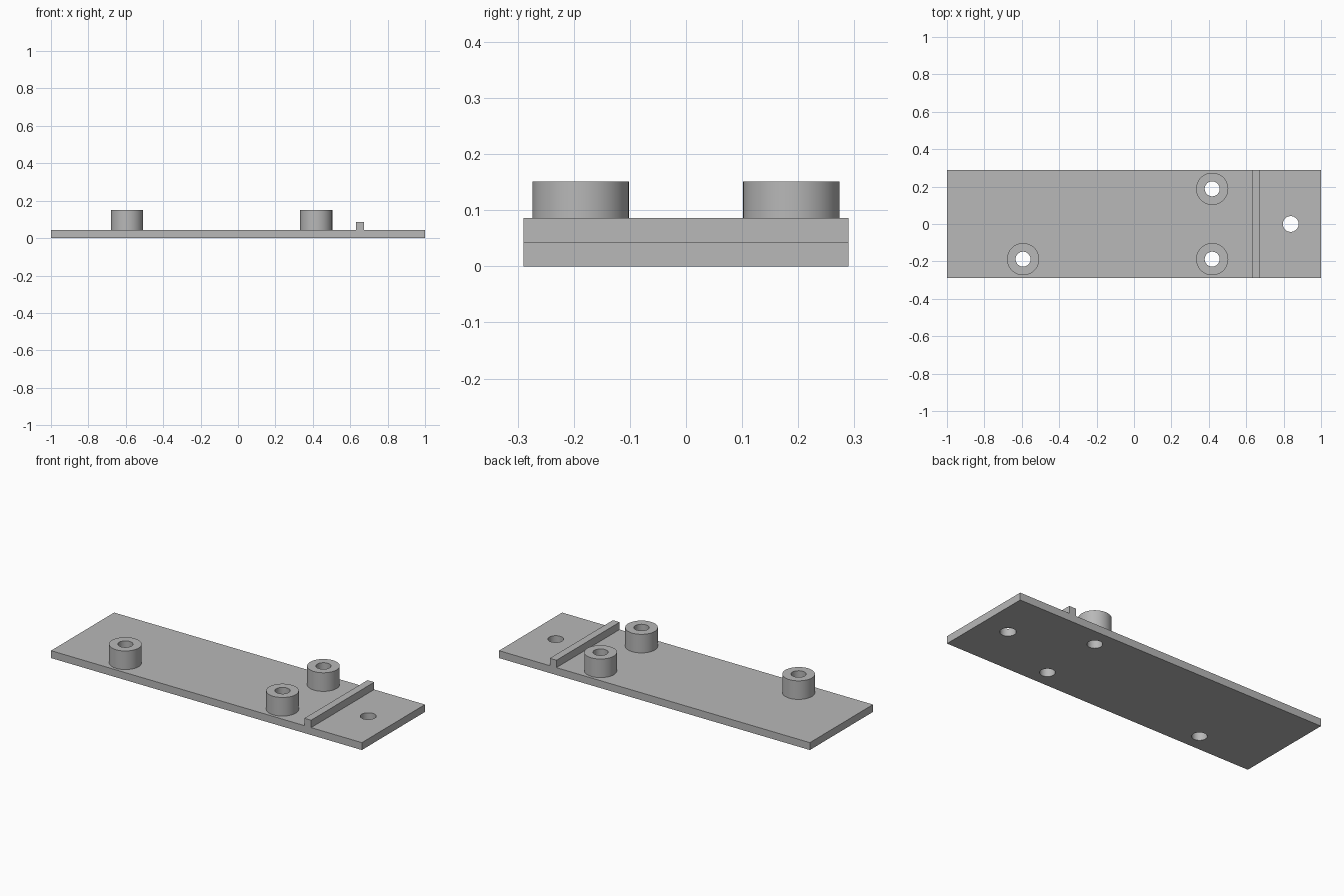
import bpy, bmesh, math

cube = bpy.data.objects.get("Cube")
if cube:
    bpy.data.objects.remove(cube, do_unlink=True)

LENGTH, WIDTH, THICK = 2.0, 0.58, 0.043
RIB_TOP, BOSS_TOP = 0.086, 0.151
BOSS_R, BORE_R = 0.086, 0.04
SIDES = 64
BOSSES = {
    "boss_rear_left": (0.418, 0.188),
    "boss_front_left": (0.418, -0.188),
    "boss_front_right": (-0.593, -0.188),
}
END_HOLE = (0.838, 0.0)

grey = bpy.data.materials.new("plain grey")
grey.use_nodes = True
colour = (0.48, 0.48, 0.48, 1)
grey.diffuse_color = colour
grey.node_tree.nodes["Principled BSDF"].inputs["Base Color"].default_value = colour


def finish(name, bm, location):
    mesh = bpy.data.meshes.new(name)
    bm.to_mesh(mesh)
    bm.free()
    mesh.materials.append(grey)
    obj = bpy.data.objects.new(name, mesh)
    obj.location = location
    bpy.context.collection.objects.link(obj)
    return obj


def select(obj):
    bpy.ops.object.select_all(action="DESELECT")
    obj.select_set(True)
    bpy.context.view_layer.objects.active = obj


def smooth(obj):
    select(obj)
    bpy.ops.object.shade_smooth_by_angle(angle=math.radians(30))


def box(name, size, location):
    bm = bmesh.new()
    bmesh.ops.create_cube(bm, size=1)
    bmesh.ops.scale(bm, vec=size, verts=bm.verts)
    return finish(name, bm, location)


def tube(name, x, y):
    # Outer wall, top rim and bore, open where it meets the plate
    bm = bmesh.new()
    profile = [(BOSS_R, THICK), (BOSS_R, BOSS_TOP), (BORE_R, BOSS_TOP), (BORE_R, THICK)]
    points = [bm.verts.new((r, 0, z)) for r, z in profile]
    edges = [bm.edges.new(pair) for pair in zip(points, points[1:])]
    bmesh.ops.spin(bm, geom=points + edges, cent=(0, 0, 0), axis=(0, 0, 1),
                   angle=math.tau, steps=SIDES, use_merge=True)
    bmesh.ops.remove_doubles(bm, verts=bm.verts, dist=0.0001)
    bmesh.ops.recalc_face_normals(bm, faces=bm.faces)
    # Make sure the top rim faces up
    rim = max(bm.faces, key=lambda f: f.calc_center_median().z)
    if rim.normal.z < 0:
        bmesh.ops.reverse_faces(bm, faces=bm.faces)
    obj = finish(name, bm, (x, y, 0))
    smooth(obj)
    return obj


def drill(target, x, y, radius):
    bm = bmesh.new()
    bmesh.ops.create_cone(bm, cap_ends=True, segments=SIDES, radius1=radius,
                          radius2=radius, depth=0.3)
    cutter = finish("hole_cutter", bm, (x, y, 0))
    cutter.hide_render = True
    select(target)
    mod = target.modifiers.new("hole", "BOOLEAN")
    mod.operation, mod.solver, mod.object = "DIFFERENCE", "EXACT", cutter
    bpy.ops.object.modifier_apply(modifier=mod.name)
    bpy.data.objects.remove(cutter, do_unlink=True)


# Base plate with through holes
plate = box("base_plate", (LENGTH, WIDTH, THICK), (0, 0, THICK / 2))
for x, y in BOSSES.values():
    drill(plate, x, y, BORE_R)
drill(plate, *END_HOLE, 0.042)
smooth(plate)

# Hollow bosses
for name, (x, y) in BOSSES.items():
    tube(name, x, y)

# Cross rib
box("cross_rib", (0.043, WIDTH, RIB_TOP - THICK), (0.652, 0, (RIB_TOP + THICK) / 2))
